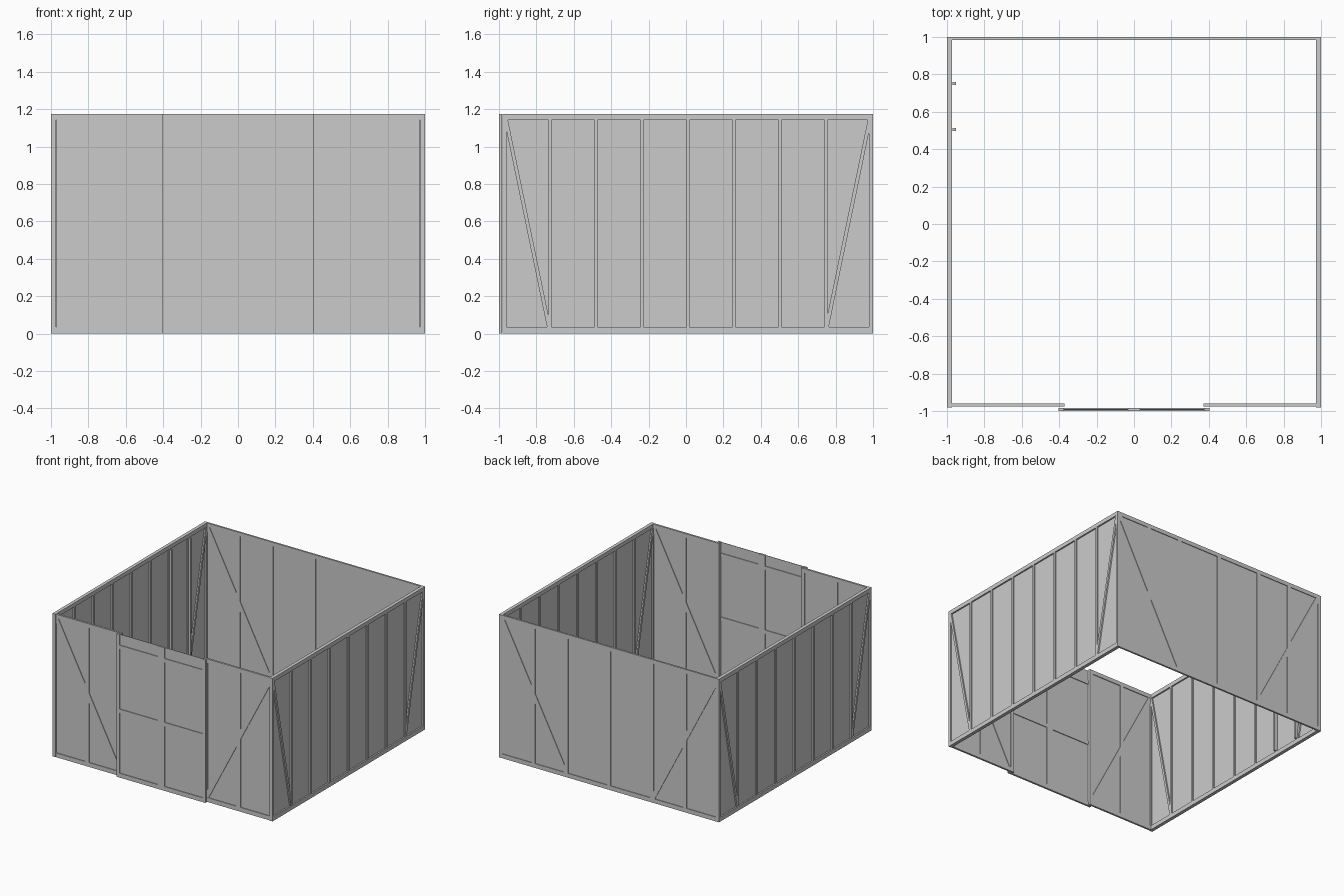
import bpy, bmesh

if "Cube" in bpy.data.objects:
    bpy.data.objects.remove(bpy.data.objects["Cube"])

H, LOW, TOP = 1.175, 0.035, 1.142   # wall height, bottom rail top, top rail underside


def prism(name, axis, pts, d0, d1):
    """Extrude a (u, z) outline through depth d0..d1; axis 'x': u = x, axis 'y': u = y."""
    bm = bmesh.new()
    put = (lambda u, d, z: (u, d, z)) if axis == 'x' else (lambda u, d, z: (d, u, z))
    a = [bm.verts.new(put(u, d0, z)) for u, z in pts]
    b = [bm.verts.new(put(u, d1, z)) for u, z in pts]
    bm.faces.new(a)
    bm.faces.new(b[::-1])
    n = len(pts)
    for i in range(n):
        bm.faces.new((a[i], b[i], b[(i + 1) % n], a[(i + 1) % n]))
    bmesh.ops.recalc_face_normals(bm, faces=bm.faces)
    me = bpy.data.meshes.new(name)
    bm.to_mesh(me)
    bm.free()
    ob = bpy.data.objects.new(name, me)
    bpy.context.collection.objects.link(ob)
    return ob


def bar(name, axis, u0, u1, z0, z1, d0, d1):
    return prism(name, axis, [(u0, z0), (u1, z0), (u1, z1), (u0, z1)], d0, d1)


def wall(name, axis, u0, u1, d0, d1, studs, braces):
    """Framed wall: two rails, studs (start, end), thin central panel, braces (outlines)."""
    mid = (d0 + d1) / 2
    bar(name + "_bottom_rail", axis, u0, u1, 0, LOW, d0, d1)
    bar(name + "_top_rail", axis, u0, u1, TOP, H, d0, d1)
    bar(name + "_panel", axis, u0 + .002, u1 - .002, LOW, TOP, mid - .002, mid + .002)
    for a, b in studs:
        bar(name + "_stud", axis, a, b, LOW, TOP, d0, d1)
    for pts in braces:
        prism(name + "_brace", axis, pts, d0 + .0008, d1 - .0008)


def flip(pts, s, c=0.0):
    return [(c + s * (u - c), z) for u, z in pts]


# diagonal brace outlines, running from the top corner down to the bottom rail
wide_brace = [(-.97, 1.10), (-.97, TOP), (-.95, TOP), (-.405, .095), (-.405, LOW), (-.415, LOW)]
side_brace = [(-.96, 1.085), (-.96, TOP), (-.952, TOP), (-.736, .10), (-.736, LOW), (-.743, LOW)]

# side walls
side_studs = [(-.98, -.96), (.978, .985)]
side_studs += [(c - .008, c + .008) for c in [-.728 + .2463 * i for i in range(7)]]
side_braces = [side_brace, flip(side_brace, -1, .01)]
for nm, s in (("left_wall", -1), ("right_wall", 1)):
    wall(nm, 'y', -.98, .985, min(s, s * .972), max(s, s * .972), side_studs, side_braces)

# back wall
back_studs = [(-1, -.97), (.97, 1)]
back_studs += [(c - .016, c + .016) for c in (-.688, -.388, 0, .388, .688)]
wall("back_wall", 'x', -1, 1, .985, 1, back_studs, [wide_brace, flip(wide_brace, -1)])

# front wall halves, either side of the doorway
for nm, s in (("front_left_wall", -1), ("front_right_wall", 1)):
    span = lambda a, b: tuple(sorted((s * a, s * b)))
    u0, u1 = span(.972, .372)
    wall(nm, 'x', u0, u1, -.977, -.961,
         [span(.405, .372), span(.705, .672)], [flip(wide_brace, -s)])

# double doors: stiles, cross rails and a recessed panel each
for nm, s in (("left_door", -1), ("right_door", 1)):
    span = lambda a, b: sorted((s * a, s * b))
    for a, b in ((0, .031), (.377, .403)):
        bar(nm + "_stile", 'x', *span(a, b), 0, H, -1, -.984)
    for z0, z1 in ((0, LOW), (.53, .562), (1.055, 1.087)):
        bar(nm + "_rail", 'x', *span(.031, .377), z0, z1, -1, -.984)
    bar(nm + "_panel", 'x', *span(.031, .377), LOW, H, -.994, -.990)

# two loose studs inside the left wall
for y in (.505, .75):
    bar("inner_stud", 'y', y - .008, y + .008, LOW, TOP, -.97, -.953)
